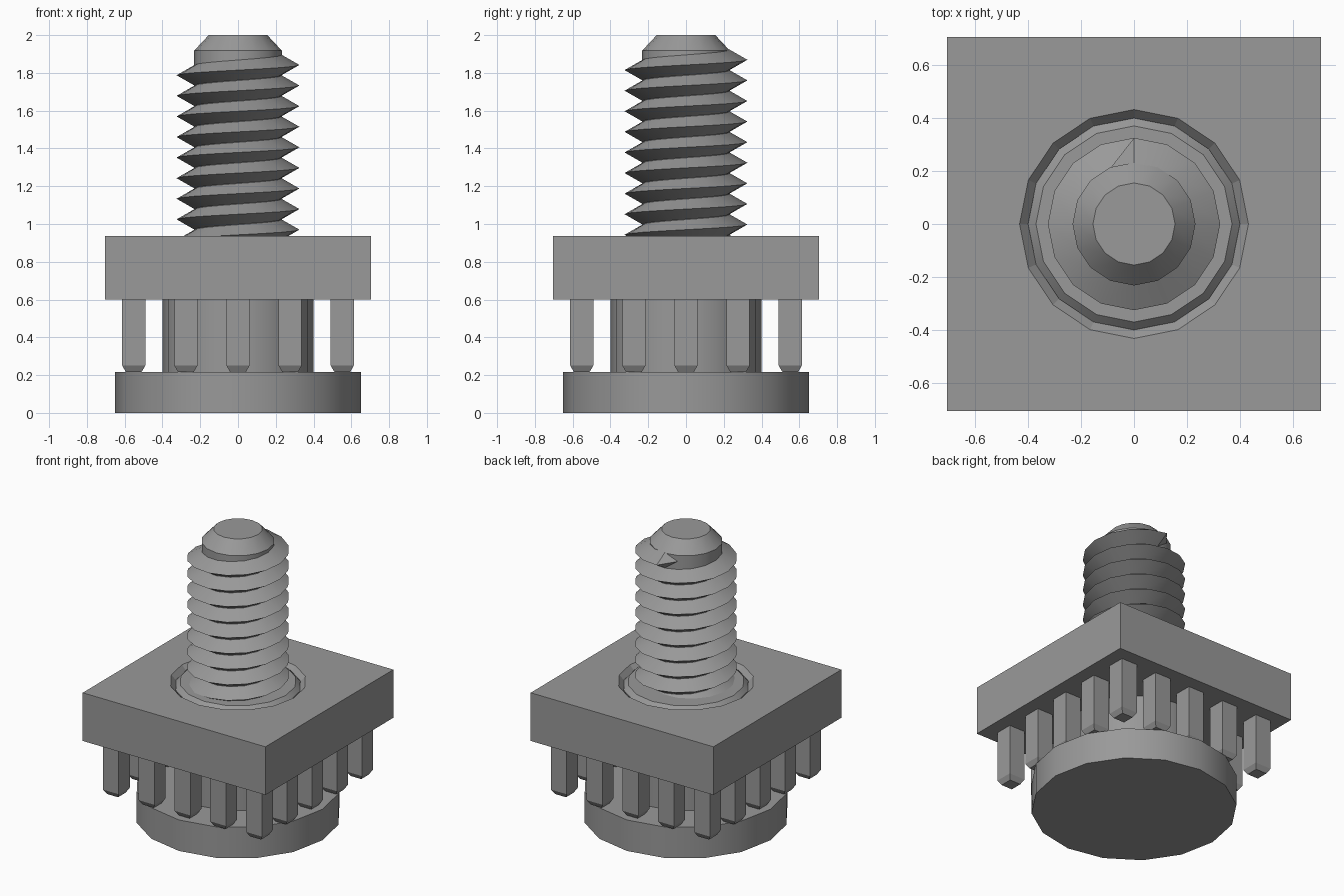
import bpy, bmesh, math
from mathutils import Matrix

if "Cube" in bpy.data.objects:
    bpy.data.objects.remove(bpy.data.objects["Cube"], do_unlink=True)

SIDES = 16
PLATE_Z0, PLATE_Z1, PLATE_HALF = 0.60, 0.936, 0.705

grey = bpy.data.materials.new("plain grey")
grey.use_nodes = True
colour = (0.32, 0.32, 0.32, 1.0)
grey.diffuse_color = colour
grey.node_tree.nodes["Principled BSDF"].inputs["Base Color"].default_value = colour


def finish(name, bm, smooth=True):
    bmesh.ops.recalc_face_normals(bm, faces=bm.faces)
    mesh = bpy.data.meshes.new(name)
    bm.to_mesh(mesh)
    bm.free()
    mesh.materials.append(grey)
    ob = bpy.data.objects.new(name, mesh)
    bpy.context.collection.objects.link(ob)
    if smooth:
        bpy.ops.object.select_all(action="DESELECT")
        ob.select_set(True)
        bpy.context.view_layer.objects.active = ob
        bpy.ops.object.shade_smooth_by_angle(angle=math.radians(30))
    return ob


def lathe(name, profile, smooth=True):
    """Closed solid turned from (radius, z) points, bottom to top."""
    bm = bmesh.new()
    rings = [[bm.verts.new((r * math.cos(2 * math.pi * i / SIDES),
                            r * math.sin(2 * math.pi * i / SIDES), z))
              for i in range(SIDES)] for r, z in profile]
    for low, high in zip(rings, rings[1:]):
        for i in range(SIDES):
            j = (i + 1) % SIDES
            bm.faces.new((low[i], low[j], high[j], high[i]))
    bm.faces.new(rings[0])
    bm.faces.new(rings[-1])
    return finish(name, bm, smooth)


# Base disc, collar and screw core
lathe("base_disc", [(0.65, 0), (0.65, 0.216)])
lathe("collar", [(0.40, 0.216), (0.40, 0.906), (0.37, 0.936)])
lathe("screw_core", [(0.232, 0.85), (0.232, 1.918), (0.155, 2.0)])

# Square plate with a countersunk hole
bm = bmesh.new()
bmesh.ops.create_cube(bm, size=1, matrix=Matrix.Translation((0, 0, (PLATE_Z0 + PLATE_Z1) / 2))
                      @ Matrix.Diagonal((2 * PLATE_HALF, 2 * PLATE_HALF, PLATE_Z1 - PLATE_Z0, 1)))
plate = finish("square_plate", bm, False)
cutter = lathe("hole_cutter", [(0.40, 0.5), (0.40, 0.90), (0.432, PLATE_Z1), (0.432, 1.0)], False)
cutter.hide_render = True
cut = plate.modifiers.new("hole", "BOOLEAN")
cut.operation = "DIFFERENCE"
cut.object = cutter
cut.solver = "EXACT"
bpy.context.view_layer.objects.active = plate
bpy.ops.object.modifier_apply(modifier=cut.name)
bpy.data.objects.remove(cutter, do_unlink=True)

# Screw thread: a V section swept up a right-handed helix, tapering out at its end
PITCH, CREST, ROOT = 0.109, 0.325, 0.230
TURNS_STEPS = 9 * SIDES
bm = bmesh.new()
previous = None
for step in range(-TURNS_STEPS, SIDES // 4 + 1):
    a = 2 * math.pi * step / SIDES
    z = 1.842 + PITCH * step / SIDES
    section = [bm.verts.new((r * math.cos(a), r * math.sin(a), z + dz))
               for r, dz in ((ROOT, -PITCH / 2), (CREST, 0), (ROOT, PITCH / 2))]
    if previous:
        for k in range(3):
            m = (k + 1) % 3
            bm.faces.new((previous[k], previous[m], section[m], section[k]))
    else:
        bm.faces.new(section)
    previous = section
a += 2 * math.pi / SIDES
tip = bm.verts.new((ROOT * math.cos(a), ROOT * math.sin(a), z + PITCH / SIDES))
for k in range(3):
    bm.faces.new((previous[k], previous[(k + 1) % 3], tip))
finish("screw_thread", bm)

# Square pins with bevelled tips round the edge of the plate's underside
SPACING, HALF = 0.276, 0.061
for ix in range(-2, 3):
    for iy in range(-2, 3):
        if max(abs(ix), abs(iy)) < 2:
            continue
        bm = bmesh.new()
        bmesh.ops.create_cone(bm, cap_ends=True, segments=4, radius1=HALF * math.sqrt(2),
                              radius2=HALF * math.sqrt(2), depth=PLATE_Z0 - 0.25,
                              matrix=Matrix.Translation((ix * SPACING, iy * SPACING, (PLATE_Z0 + 0.25) / 2))
                              @ Matrix.Rotation(math.pi / 4, 4, "Z"))
        bottom = min(bm.faces, key=lambda f: f.calc_center_median().z)
        bmesh.ops.inset_region(bm, faces=[bottom], thickness=0.027)
        for v in bottom.verts:
            v.co.z = 0.217
        finish("pin", bm, False)
